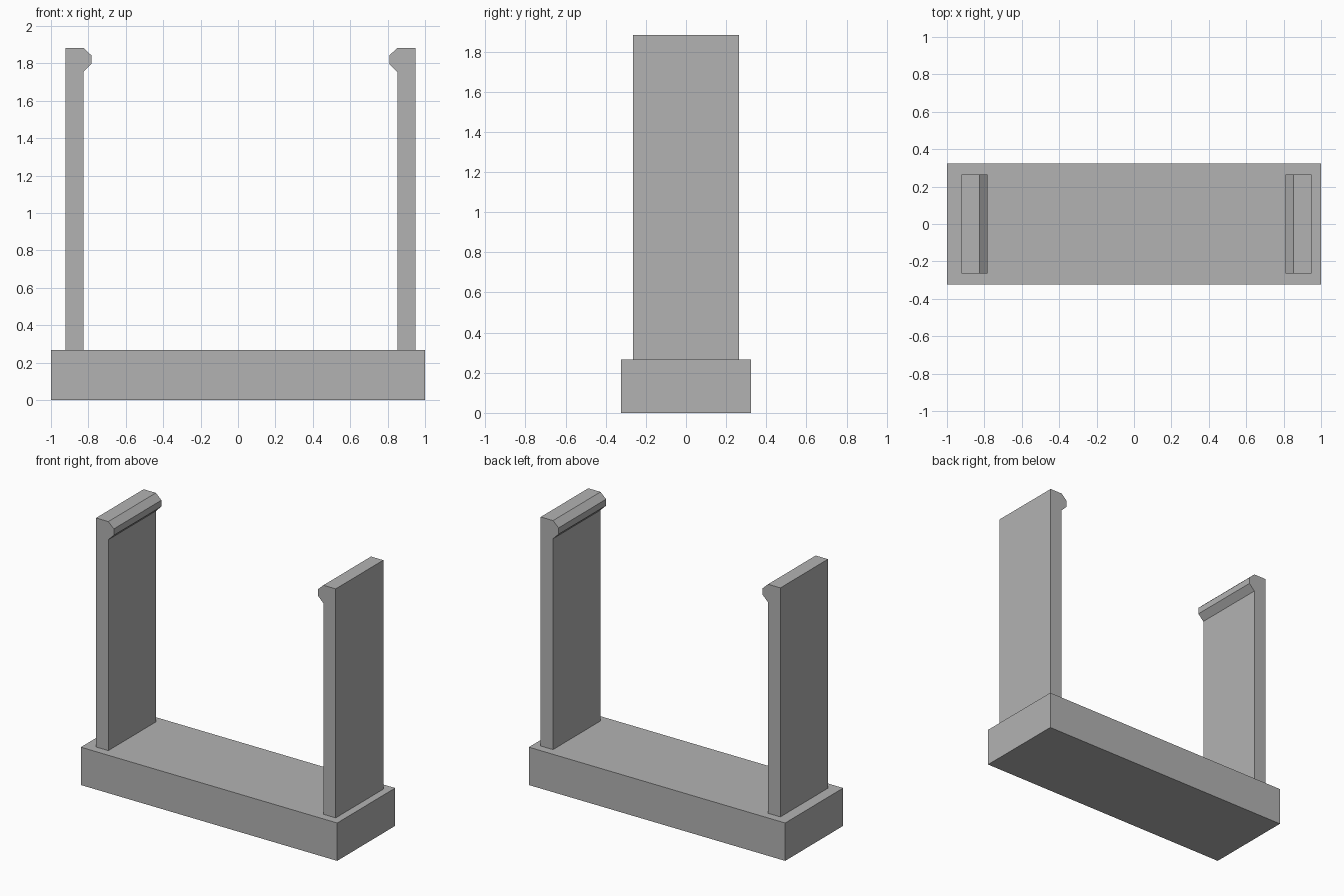
import bpy
import bmesh

cube = bpy.data.objects.get("Cube")
if cube:
    bpy.data.objects.remove(cube, do_unlink=True)

grey = bpy.data.materials.new("plain grey")
grey.use_nodes = True
colour = (0.45, 0.45, 0.45, 1)
grey.diffuse_color = colour
grey.node_tree.nodes["Principled BSDF"].inputs["Base Color"].default_value = colour


def extrude_profile(name, points, half_depth):
    """Extrude an x-z outline along y, centred on y = 0."""
    bm = bmesh.new()
    face = bm.faces.new([bm.verts.new((x, -half_depth, z)) for x, z in points])
    moved = bmesh.ops.extrude_face_region(bm, geom=[face])["geom"]
    verts = [v for v in moved if isinstance(v, bmesh.types.BMVert)]
    bmesh.ops.translate(bm, verts=verts, vec=(0, 2 * half_depth, 0))
    bmesh.ops.recalc_face_normals(bm, faces=bm.faces)
    mesh = bpy.data.meshes.new(name)
    bm.to_mesh(mesh)
    bm.free()
    mesh.materials.append(grey)
    obj = bpy.data.objects.new(name, mesh)
    bpy.context.collection.objects.link(obj)
    return obj


# Base slab
base_top = 0.267
extrude_profile("base", [(-1, 0), (1, 0), (1, base_top), (-1, base_top)], 0.323)

# Upright clip arms: outline as distance inward from the outer face, and height
thick, reach, top = 0.096, 0.139, 1.882
arm = [(0, base_top), (thick, base_top), (thick, 1.754), (reach, 1.797),
       (reach, 1.842), (thick, top), (0, top)]
for name, outer, inward in (("right_arm", -0.922, 1), ("left_arm", 0.948, -1)):
    extrude_profile(name, [(outer + inward * d, z) for d, z in arm], 0.265)
